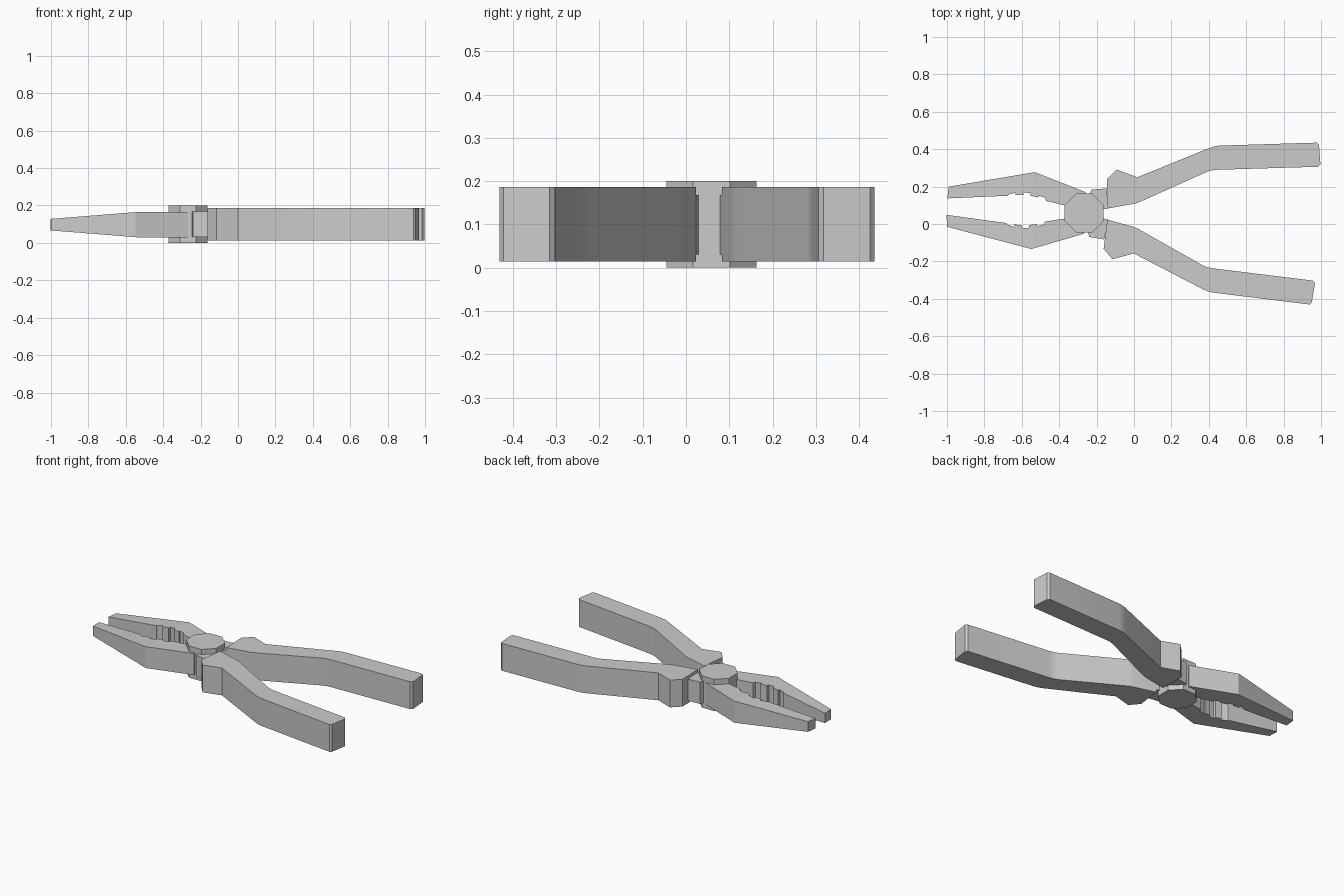
import bpy, bmesh, math

if "Cube" in bpy.data.objects:
    bpy.data.objects.remove(bpy.data.objects["Cube"])

PIVOT = (-0.267, 0.059)
AXIS = math.radians(-2.65)   # tilt of the symmetry line between the halves


def reflect(p):
    """Mirror a point across the tilted line through the pivot."""
    dx, dy = p[0] - PIVOT[0], p[1] - PIVOT[1]
    c, s = math.cos(2 * AXIS), math.sin(2 * AXIS)
    return (PIVOT[0] + dx * c + dy * s, PIVOT[1] + dx * s - dy * c)


def extrude(name, pts, z0, z1, smooth=False, taper=None):
    bm = bmesh.new()
    face = bm.faces.new([bm.verts.new((x, y, z0)) for x, y in pts])
    top = bmesh.ops.extrude_face_region(bm, geom=[face])["geom"]
    for v in top:
        if isinstance(v, bmesh.types.BMVert):
            v.co.z = z1
    if taper:
        # thin the part towards -x, starting at the taper line
        start, end, scale = taper
        bmesh.ops.bisect_plane(bm, geom=bm.verts[:] + bm.edges[:] + bm.faces[:],
                               plane_co=(start, 0, 0), plane_no=(1, 0, 0))
        mid = (z0 + z1) / 2
        for v in bm.verts:
            t = max(0, (start - v.co.x) / (start - end))
            v.co.z = mid + (v.co.z - mid) * (1 + t * (scale - 1))
    bmesh.ops.recalc_face_normals(bm, faces=bm.faces[:])
    me = bpy.data.meshes.new(name)
    bm.to_mesh(me)
    bm.free()
    ob = bpy.data.objects.new(name, me)
    bpy.context.collection.objects.link(ob)
    if smooth:
        bpy.ops.object.select_all(action='DESELECT')
        ob.select_set(True)
        bpy.context.view_layer.objects.active = ob
        bpy.ops.object.shade_smooth_by_angle(angle=math.radians(20))
    return ob


# Handle grip profile
handle = [(-0.14, 0.083), (0.0, 0.108), (0.025, 0.115), (0.39, 0.279),
          (0.415, 0.287), (0.445, 0.29), (0.985, 0.306), (0.997, 0.318),
          (0.989, 0.425), (0.978, 0.435), (0.455, 0.419), (0.43, 0.415),
          (0.40, 0.405), (0.018, 0.25), (-0.093, 0.291), (-0.145, 0.24)]

# Jaw profile: outer side, then tip, then the toothed inner side
jaw = [(-0.267, 0.066), (-0.258, 0.17), (-0.53, 0.277), (-0.99, 0.2),
       (-0.998, 0.137), (-0.675, 0.151)]
grip_teeth = [(-0.67, -0.634, 0.158, 0.168), (-0.634, -0.591, 0.154, 0.156),
              (-0.591, -0.553, 0.170, 0.165), (-0.553, -0.511, 0.150, 0.142),
              (-0.511, -0.473, 0.152, 0.140)]
for xa, xb, ya, yb in grip_teeth:
    jaw += [(xa + 0.001, ya), (xb - 0.001, yb)]
jaw += [(-0.471, 0.124), (-0.36, 0.097)]

# Neck between jaw and handle
neck = [(-0.228, 0.184), (-0.147, 0.19), (-0.136, 0.083), (-0.267, 0.062)]

for side, f in (("upper", lambda p: p), ("lower", reflect)):
    extrude(side + "_handle", [f(p) for p in handle], 0.014, 0.186, smooth=True)
    extrude(side + "_jaw", [f(p) for p in jaw], 0.03, 0.165,
            taper=(-0.54, -1.0, 0.46))
    extrude(side + "_neck", [f(p) for p in neck], 0.031, 0.168)

# Octagonal pivot bolt
r = 0.104 / math.cos(math.pi / 8)
bolt = [(PIVOT[0] + r * math.cos(math.pi * (i + 0.5) / 4),
         PIVOT[1] + r * math.sin(math.pi * (i + 0.5) / 4)) for i in range(8)]
extrude("pivot_bolt", bolt, 0.0, 0.2)
